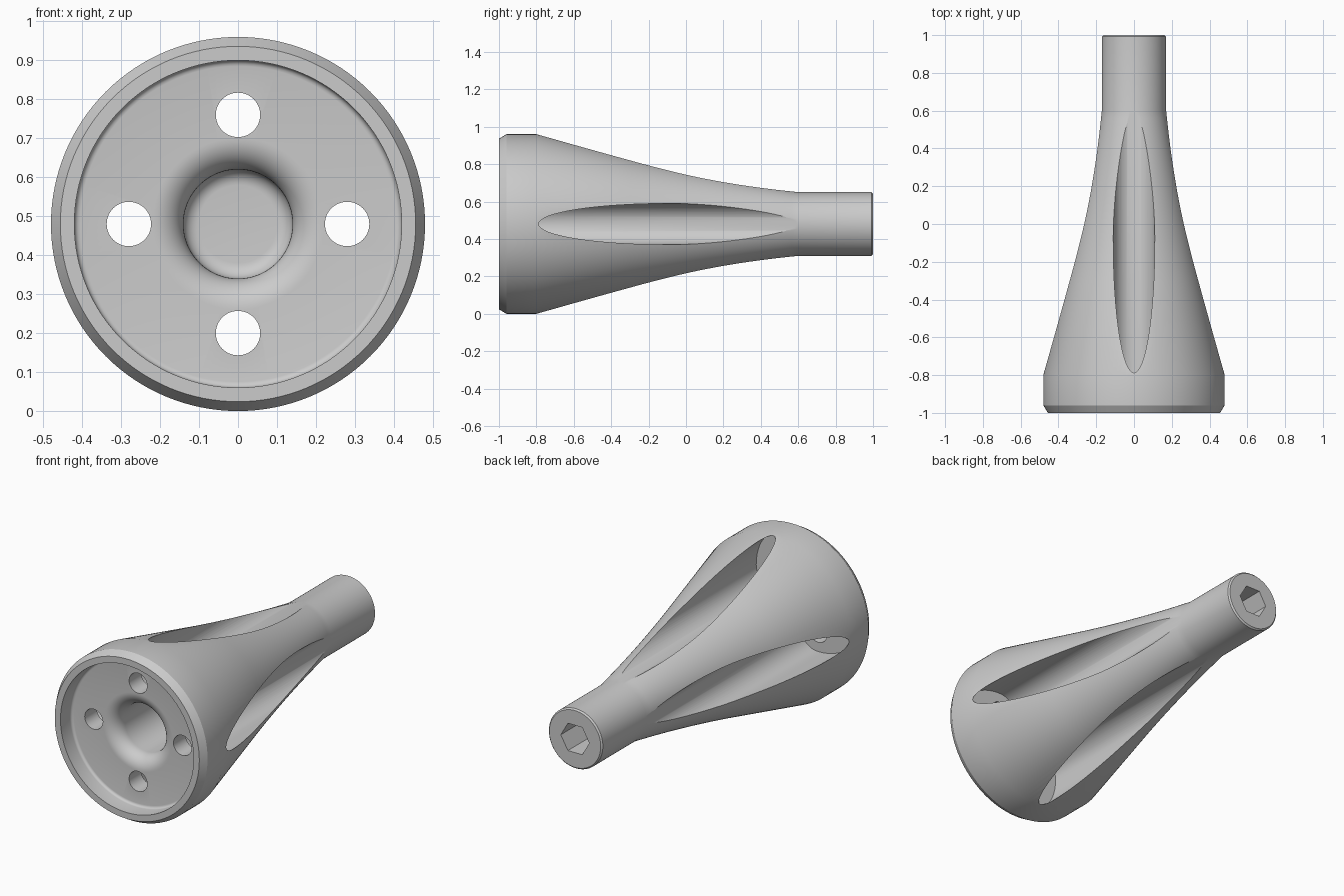
import bpy, bmesh, math
from mathutils import Matrix, Vector

cube = bpy.data.objects.get("Cube")
if cube:
    bpy.data.objects.remove(cube)

AXIS_Z = 0.48       # height of the long axis, which runs along y
HOLE_R = 0.28       # distance of holes and flutes from the axis

grey = bpy.data.materials.new("plain_grey")
grey.use_nodes = True
grey.diffuse_color = (0.6, 0.6, 0.6, 1)
grey.node_tree.nodes["Principled BSDF"].inputs["Base Color"].default_value = (0.6, 0.6, 0.6, 1)


def make_object(name, bm):
    bmesh.ops.recalc_face_normals(bm, faces=bm.faces[:])
    mesh = bpy.data.meshes.new(name)
    bm.to_mesh(mesh)
    bm.free()
    mesh.materials.append(grey)
    obj = bpy.data.objects.new(name, mesh)
    bpy.context.collection.objects.link(obj)
    return obj


def arc(cy, cr, radius, start, end, steps=8):
    """Points (y, r) on an arc, angles in degrees from +y towards +r."""
    angles = [math.radians(start + (end - start) * i / steps) for i in range(steps + 1)]
    return [(cy + radius * math.cos(a), cr + radius * math.sin(a)) for a in angles]


def lathe(name, profile, segments=128):
    """Revolve (y, r) points around the long axis; both ends lie on it."""
    bm = bmesh.new()
    verts = [bm.verts.new((0, y, r)) for y, r in profile]
    edges = [bm.edges.new(pair) for pair in zip(verts, verts[1:])]
    bmesh.ops.spin(bm, geom=verts + edges, cent=(0, 0, 0), axis=(0, 1, 0),
                   angle=math.tau, steps=segments, use_duplicate=False)
    bmesh.ops.remove_doubles(bm, verts=bm.verts[:], dist=1e-5)
    bmesh.ops.translate(bm, verts=bm.verts[:], vec=(0, 0, AXIS_Z))
    return make_object(name, bm)


def prism(name, section, y0, y1, turn=0):
    """Extrude an (x, z) section along y, then turn it about the long axis."""
    bm = bmesh.new()
    face = bm.faces.new([bm.verts.new((x, y0, z)) for x, z in section])
    side = bmesh.ops.extrude_face_region(bm, geom=[face])["geom"]
    bmesh.ops.translate(bm, verts=[g for g in side if isinstance(g, bmesh.types.BMVert)],
                        vec=(0, y1 - y0, 0))
    place = Matrix.Translation((0, 0, AXIS_Z)) @ Matrix.Rotation(turn, 4, 'Y')
    bmesh.ops.transform(bm, matrix=place, verts=bm.verts[:])
    return make_object(name, bm)


def oval(width, up, down, centre, count):
    """Section with separate radii above and below its centre."""
    points = []
    for i in range(count):
        a = math.tau * i / count
        s = math.sin(a)
        points.append((width * math.cos(a), centre + s * (up if s > 0 else down)))
    return points


# Flared outer wall: straight cone easing into the neck
p0, p1, p2 = Vector((-0.3, 0.356)), Vector((0.15, 0.243)), Vector((0.6, 0.17))
flare = []
for i in range(25):
    t = i / 24
    flare.append(tuple(p0 * (1 - t) ** 2 + p1 * 2 * t * (1 - t) + p2 * t * t))

# Closed body profile, from bore floor around to the back face
bore = [(0, 0)] + arc(-0.04, 0.1, 0.04, 0, 90)
lip = arc(-0.82, 0.22, 0.08, 270, 180, 12)
recess = arc(-0.915, 0.405, 0.015, 0, 90, 4)
rim = [(-1, 0.42), (-1, 0.456), (-0.96, 0.48), (-0.8, 0.48)]
neck = [(0.992, 0.17), (1, 0.162), (1, 0)]
body = lathe("fluted_body", bore + lip + recess + rim + flare + neck)

# Four flutes and four through holes, plus the hexagonal socket at the back
cutters = []
for i in range(4):
    turn = i * math.pi / 2
    cutters.append(prism("flute_cutter", oval(0.11, 0.197, 0.109, HOLE_R, 64), -0.79, 0.66, turn))
    cutters.append(prism("hole_cutter", oval(0.057, 0.057, 0.057, HOLE_R, 48), -0.95, -0.7, turn))
cutters.append(prism("socket_cutter", oval(0.09, 0.09, 0.09, 0, 6), 0.8, 1.1))

bpy.context.view_layer.objects.active = body
for cutter in cutters:
    cutter.hide_render = True
    cut = body.modifiers.new("cut", 'BOOLEAN')
    cut.operation = 'DIFFERENCE'
    cut.solver = 'EXACT'
    cut.object = cutter
    bpy.ops.object.modifier_apply(modifier=cut.name)
    bpy.data.objects.remove(cutter)

# Smooth walls with crisp cut edges
bpy.ops.object.select_all(action='DESELECT')
body.select_set(True)
bpy.ops.object.shade_smooth_by_angle(angle=math.radians(30))
